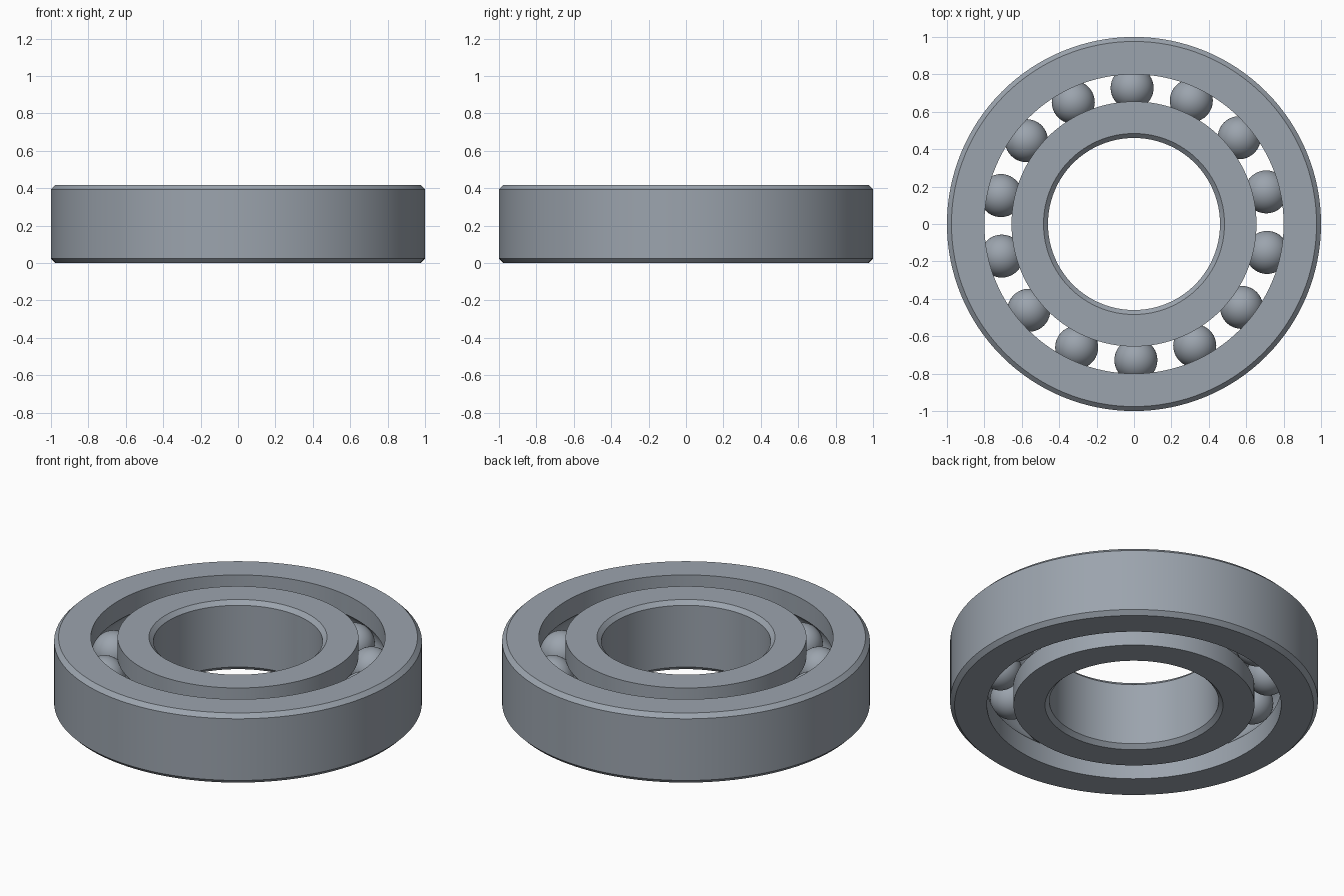
import bpy
import bmesh
import math
from mathutils import Matrix, Vector

cube = bpy.data.objects.get("Cube")
if cube:
    bpy.data.objects.remove(cube, do_unlink=True)

HEIGHT = 0.418
MID = HEIGHT / 2
CHAMFER = 0.024
PITCH = 0.7275      # radius of the circle of balls
BALL = 0.115
GROOVE = 0.117
BALLS = 14
SEGMENTS = 128


def material(name, color):
    mat = bpy.data.materials.new(name)
    mat.use_nodes = True
    mat.diffuse_color = color
    mat.node_tree.nodes["Principled BSDF"].inputs["Base Color"].default_value = color
    return mat


steel = material("steel grey", (0.33, 0.37, 0.42, 1))


def finish(bm, name):
    bmesh.ops.recalc_face_normals(bm, faces=bm.faces)
    mesh = bpy.data.meshes.new(name)
    bm.to_mesh(mesh)
    bm.free()
    obj = bpy.data.objects.new(name, mesh)
    bpy.context.collection.objects.link(obj)
    mesh.materials.append(steel)
    bpy.ops.object.select_all(action="DESELECT")
    obj.select_set(True)
    bpy.context.view_layer.objects.active = obj
    bpy.ops.object.shade_smooth_by_angle(angle=math.radians(30))
    return obj


def ring(name, plain, race):
    """Spin a section: chamfered wall at radius plain, ball groove at race."""
    side = 1 if race > plain else -1
    inset = plain + side * CHAMFER
    points = [(race, 0), (inset, 0), (plain, CHAMFER),
              (plain, HEIGHT - CHAMFER), (inset, HEIGHT), (race, HEIGHT)]
    # Circular raceway, running from the top edge of the groove to the bottom
    limit = math.acos(abs(race - PITCH) / GROOVE)
    for i in range(17):
        a = limit * (1 - i / 8)
        points.append((PITCH - side * GROOVE * math.cos(a),
                       MID + GROOVE * math.sin(a)))
    bm = bmesh.new()
    verts = [bm.verts.new((r, 0, z)) for r, z in points]
    edges = [bm.edges.new((v, verts[i - 1])) for i, v in enumerate(verts)]
    bmesh.ops.spin(bm, geom=verts + edges, cent=(0, 0, 0), axis=(0, 0, 1),
                   angle=math.tau, steps=SEGMENTS)
    bmesh.ops.remove_doubles(bm, verts=bm.verts, dist=0.0001)
    return finish(bm, name)


ring("outer_ring", 1.0, 0.80)
ring("inner_ring", 0.46, 0.655)

# Balls evenly spaced in the raceway
for i in range(BALLS):
    a = math.radians(90.8) + math.tau * i / BALLS
    center = Vector((PITCH * math.cos(a), PITCH * math.sin(a), MID))
    bm = bmesh.new()
    bmesh.ops.create_uvsphere(bm, u_segments=40, v_segments=24, radius=BALL,
                              matrix=Matrix.Translation(center))
    finish(bm, f"ball_{i + 1}")
